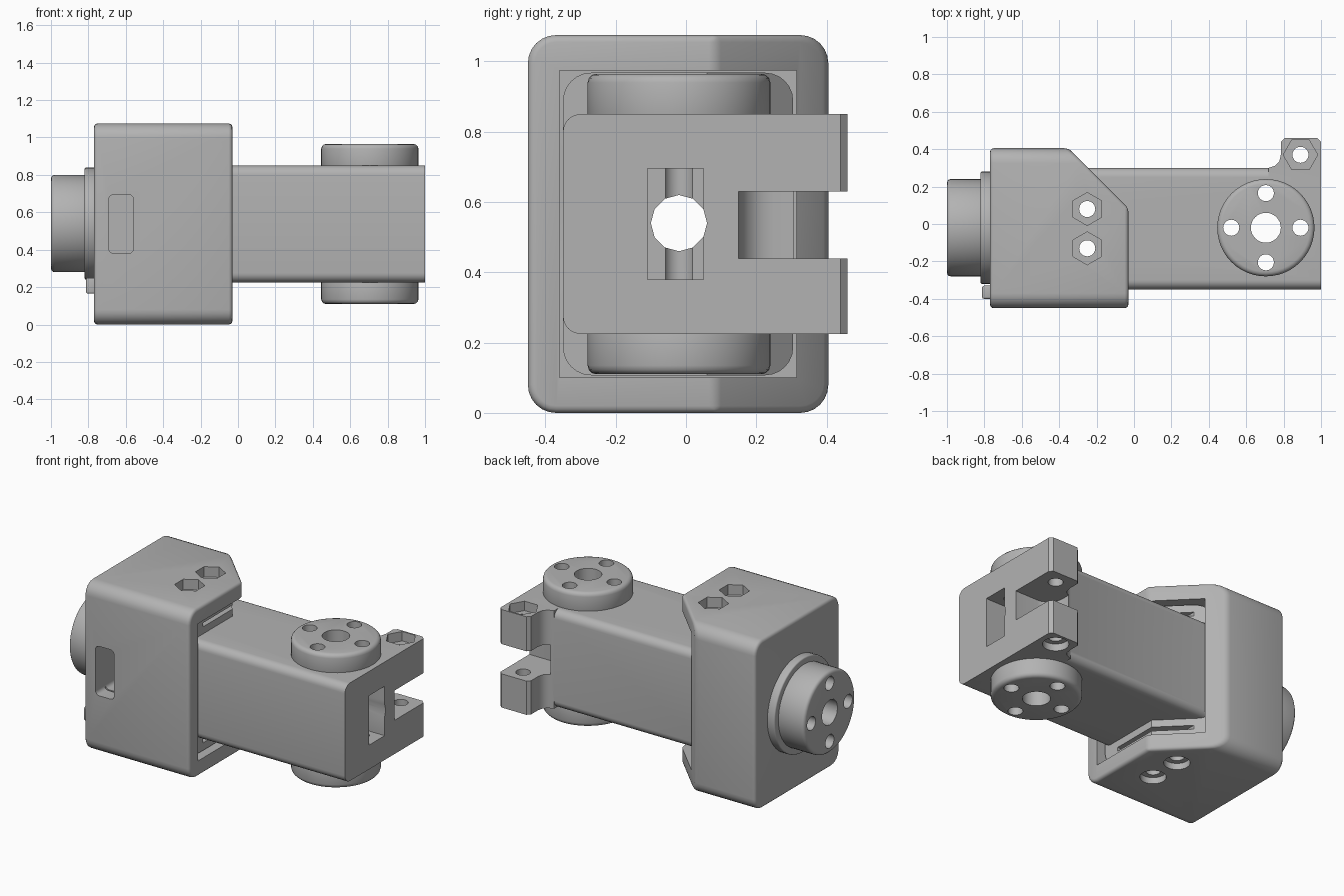
import bpy, bmesh, math
from mathutils import Vector

cube = bpy.data.objects.get("Cube")
if cube:
    bpy.data.objects.remove(cube, do_unlink=True)

grey = bpy.data.materials.new("mid grey plastic")
grey.use_nodes = True
colour = (0.45, 0.45, 0.45, 1)
grey.diffuse_color = colour
grey.node_tree.nodes["Principled BSDF"].inputs["Base Color"].default_value = colour

PLACE = {"X": lambda a, b, c: (c, a, b),
         "Y": lambda a, b, c: (a, c, b),
         "Z": lambda a, b, c: (a, b, c)}


def circle(a, b, r, n=48, turn=0.0):
    return [(a + r * math.cos(turn + math.tau * i / n),
             b + r * math.sin(turn + math.tau * i / n)) for i in range(n)]


def rounded(a0, a1, b0, b1, r, n=6):
    corners = [(a1 - r, b1 - r), (a0 + r, b1 - r), (a0 + r, b0 + r), (a1 - r, b0 + r)]
    return [(a + r * math.cos(math.pi / 2 * (k + i / n)),
             b + r * math.sin(math.pi / 2 * (k + i / n)))
            for k, (a, b) in enumerate(corners) for i in range(n + 1)]


def rect(a0, a1, b0, b1):
    return [(a0, b0), (a1, b0), (a1, b1), (a0, b1)]


def prism(name, profile, axis, lo, hi, corner=None, bevel=0):
    """Extrude a profile; optionally slice off the corner through a point, then round edges."""
    bm = bmesh.new()
    low = [bm.verts.new(PLACE[axis](a, b, lo)) for a, b in profile]
    high = [bm.verts.new(PLACE[axis](a, b, hi)) for a, b in profile]
    bm.faces.new(low)
    bm.faces.new(high)
    n = len(profile)
    for i in range(n):
        j = (i + 1) % n
        bm.faces.new((low[i], low[j], high[j], high[i]))
    if corner:
        cut = bmesh.ops.bisect_plane(bm, geom=bm.verts[:] + bm.edges[:] + bm.faces[:],
                                     plane_co=Vector(corner), plane_no=Vector((1, 1, 0)),
                                     clear_outer=True)
        rim = [e for e in cut["geom_cut"] if isinstance(e, bmesh.types.BMEdge)]
        bmesh.ops.edgeloop_fill(bm, edges=rim)
    bmesh.ops.recalc_face_normals(bm, faces=bm.faces[:])
    mesh = bpy.data.meshes.new(name)
    bm.to_mesh(mesh)
    bm.free()
    mesh.materials.append(grey)
    obj = bpy.data.objects.new(name, mesh)
    bpy.context.collection.objects.link(obj)
    if bevel:
        mod = obj.modifiers.new("round", "BEVEL")
        mod.width, mod.segments = bevel, 3
        mod.limit_method, mod.angle_limit = "ANGLE", math.radians(30)
        apply(obj, mod)
    return obj


def apply(obj, mod):
    bpy.context.view_layer.objects.active = obj
    bpy.ops.object.modifier_apply(modifier=mod.name)


def combine(obj, other, operation="DIFFERENCE"):
    mod = obj.modifiers.new("combine", "BOOLEAN")
    mod.operation, mod.object, mod.solver = operation, other, "EXACT"
    apply(obj, mod)
    bpy.data.objects.remove(other, do_unlink=True)


def cut(obj, profile, axis, lo, hi):
    combine(obj, prism("cutter", profile, axis, lo, hi))


# Main dimensions
MID_Y, MID_Z, HOLE, BOLT = -0.02, 0.54, 0.08, 0.043
HORN_X, HORN_R, SPREAD = 0.705, 0.26, 0.185
NUT_X, NUT_YS = -0.25, (0.08, -0.13)
LUG = (0.89, 0.37)

# Housing: rounded box with a sliced rear corner and an open end
housing = prism("housing", rounded(-0.45, 0.405, 0, 1.075, 0.08), "X", -0.77, -0.03,
                corner=(-0.03, 0.085, 0), bevel=0.02)
cut(housing, rect(-0.36, 0.315, 0.1, 0.975), "X", -0.69, 0.2)

# Inner block sits just inside the housing
inner = prism("inner_block", rounded(-0.35, 0.305, 0.107, 0.968, 0.08), "X", -0.7, -0.08,
              corner=(-0.08, 0.06, 0))
for z in (0.155, 0.895):
    cut(inner, rect(-0.25, 0.0, -0.24, 0.35), "Z", z, z + 0.025)

# Arm with hinge lugs at its free end
arm = prism("arm", rounded(-0.35, 0.3, 0.225, 0.85, 0.05), "X", -0.4, 1)
lug_shape = [(0.72, 0.2), (0.72, 0.3), (0.755, 0.312), (0.777, 0.335), (0.785, 0.37),
             (0.785, 0.44), (0.805, 0.46), (0.98, 0.46), (1, 0.44), (1, 0.2)]
combine(arm, prism("lugs", lug_shape, "Z", 0.225, 0.85), "UNION")
cut(arm, rounded(0.74, 1.3, 0.15, 0.7, 0.1), "Z", 0.44, 0.63)
cut(arm, circle(*LUG, BOLT, 24), "Z", 0.1, 1)
cut(arm, circle(*LUG, 0.092, 6), "Z", 0.79, 1)
cut(arm, circle(*LUG, 0.075, 32), "Z", 0.1, 0.27)
cut(arm, rect(-0.11, 0.05, 0.38, 0.695), "X", 0.5, 1.2)

# Round horns above and below the arm
horns = [prism("upper_horn", circle(HORN_X, MID_Y, HORN_R), "Z", 0.82, 0.965, bevel=0.025),
         prism("lower_horn", circle(HORN_X, MID_Y, HORN_R), "Z", 0.11, 0.255, bevel=0.025)]

# Shaft collar, end horn and small stop on the closed side
collar = prism("collar", circle(MID_Y, MID_Z, 0.3), "X", -0.82, -0.75, bevel=0.008)
end_horn = prism("end_horn", circle(MID_Y, MID_Z, HORN_R), "X", -1, -0.8, bevel=0.02)
stop = prism("stop", rect(-0.4, -0.33, 0.165, 0.25), "X", -0.812, -0.75, bevel=0.01)

# Vertical bores through the arm and its horns
for part in [arm] + horns:
    cut(part, circle(HORN_X, MID_Y, HOLE, 32), "Z", -0.2, 1.3)
    for a, b in circle(HORN_X, MID_Y, SPREAD, 4):
        cut(part, circle(a, b, BOLT, 24), "Z", -0.2, 1.3)

# Lengthwise bore along the shaft
for part in (arm, inner, housing, collar, end_horn):
    cut(part, circle(MID_Y, MID_Z, HOLE, 12), "X", -1.2, 1.2)
for a, b in circle(MID_Y, MID_Z, SPREAD, 4):
    cut(end_horn, circle(a, b, BOLT, 24), "X", -1.2, -0.84)

# Bolt holes with hexagonal nut recesses above and round recesses below
for y in NUT_YS:
    for part in (housing, inner, arm):
        cut(part, circle(NUT_X, y, BOLT, 24), "Z", -0.2, 1.3)
    cut(housing, circle(NUT_X, y, 0.088, 6, math.pi / 6), "Z", 1.01, 1.3)
    cut(housing, circle(NUT_X, y, 0.075, 32), "Z", -0.2, 0.04)

# Window in the front of the housing
for part in (housing, inner):
    cut(part, rounded(-0.69, -0.56, 0.38, 0.695, 0.025, 4), "Y", -0.6, -0.15)

# Smooth the curved surfaces, keeping edges sharp
parts = [housing, inner, arm, collar, end_horn, stop] + horns
for part in parts:
    bpy.ops.object.select_all(action="DESELECT")
    part.select_set(True)
    bpy.context.view_layer.objects.active = part
    bpy.ops.object.shade_smooth_by_angle(angle=math.radians(31))
